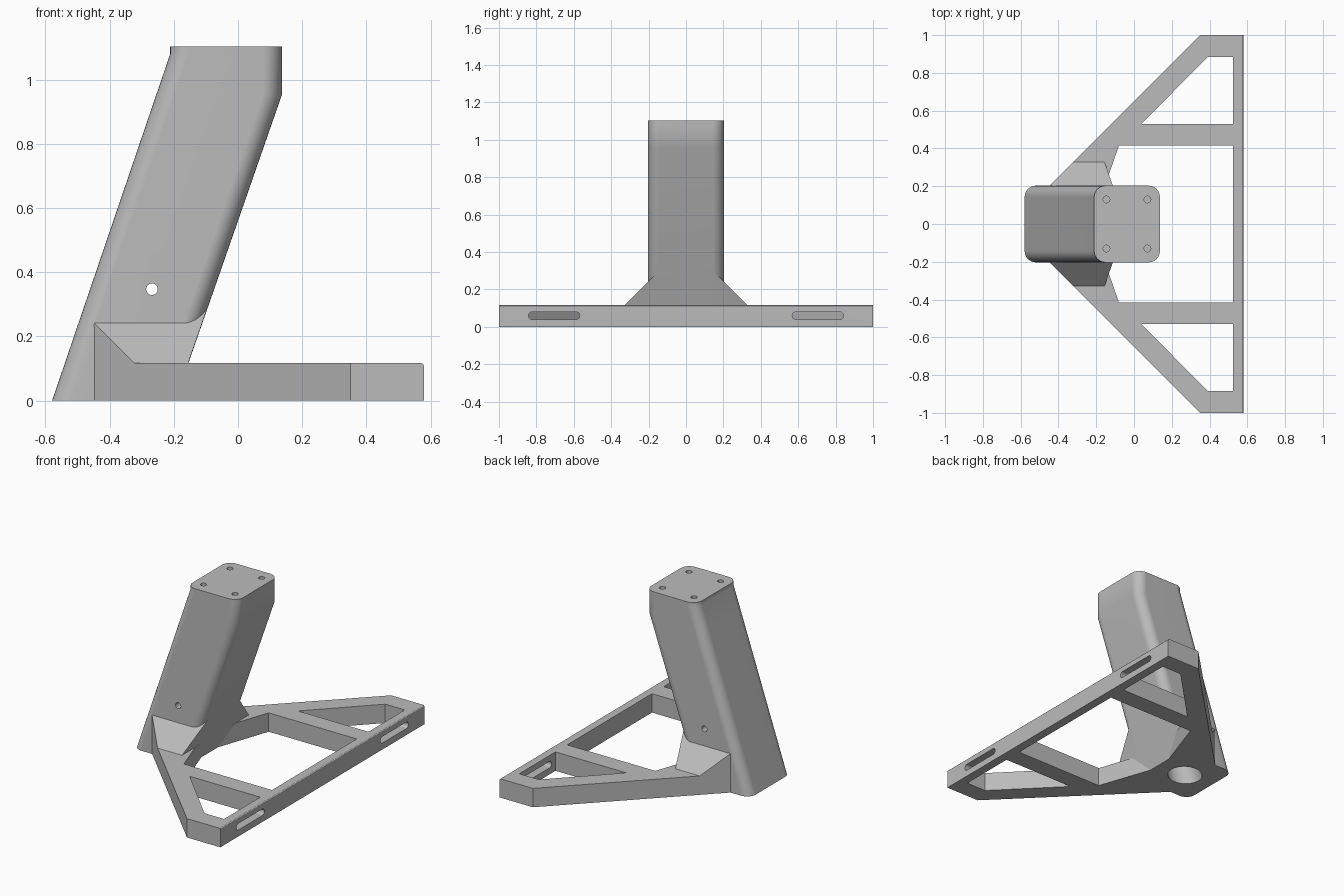
import bpy, bmesh, math
from mathutils import Vector, Matrix

if "Cube" in bpy.data.objects:
    bpy.data.objects.remove(bpy.data.objects["Cube"], do_unlink=True)

grey = bpy.data.materials.new("plain_grey")
grey.use_nodes = True
grey.diffuse_color = (0.5, 0.5, 0.5, 1)
grey.node_tree.nodes["Principled BSDF"].inputs["Base Color"].default_value = (0.5, 0.5, 0.5, 1)

PLATE_H = 0.117
FRONT_X, LEAN = -0.195, 0.3485   # column front face: x = FRONT_X + LEAN * z
END_X = 0.579


def finish(name, bm):
    bmesh.ops.recalc_face_normals(bm, faces=bm.faces)
    mesh = bpy.data.meshes.new(name)
    bm.to_mesh(mesh)
    bm.free()
    mesh.materials.append(grey)
    obj = bpy.data.objects.new(name, mesh)
    bpy.context.collection.objects.link(obj)
    return obj


def loft(rings):
    """Closed solid through rings of points."""
    bm = bmesh.new()
    loops = [[bm.verts.new(p) for p in ring] for ring in rings]
    n = len(loops[0])
    for a, b in zip(loops, loops[1:]):
        for i in range(n):
            j = (i + 1) % n
            bm.faces.new((a[i], a[j], b[j], b[i]))
    bm.faces.new(loops[0])
    bm.faces.new(loops[-1])
    bmesh.ops.recalc_face_normals(bm, faces=bm.faces)
    return bm


def prism(outline, z0, z1):
    return loft([[(x, y, z) for x, y in outline] for z in (z0, z1)])


def trim(bm, point, outward):
    """Cut away everything on the outward side of a plane and cap it."""
    bmesh.ops.bisect_plane(bm, geom=bm.verts[:] + bm.edges[:] + bm.faces[:],
                           plane_co=point, plane_no=outward, clear_outer=True)
    bmesh.ops.holes_fill(bm, edges=[e for e in bm.edges if e.is_boundary])


def rounded_rect(x0, x1, half_y, r, z, steps=8):
    ring = []
    corners = ((x1 - r, half_y - r), (x0 + r, half_y - r),
               (x0 + r, r - half_y), (x1 - r, r - half_y))
    for k, (cx, cy) in enumerate(corners):
        for s in range(steps + 1):
            a = math.pi / 2 * (k + s / steps)
            ring.append((cx + r * math.cos(a), cy + r * math.sin(a), z))
    return ring


def rod(name, start, end, r, sides=24):
    start, end = Vector(start), Vector(end)
    axis = end - start
    bm = bmesh.new()
    place = Matrix.Translation((start + end) / 2) @ axis.to_track_quat('Z', 'Y').to_matrix().to_4x4()
    bmesh.ops.create_cone(bm, cap_ends=True, segments=sides, radius1=r, radius2=r,
                          depth=axis.length, matrix=place)
    return finish(name, bm)


def combine(target, other, operation):
    mod = target.modifiers.new(operation.lower(), 'BOOLEAN')
    mod.operation, mod.solver, mod.object = operation, 'EXACT', other
    bpy.context.view_layer.objects.active = target
    bpy.ops.object.modifier_apply(modifier=mod.name)
    bpy.data.objects.remove(other, do_unlink=True)


# Base plate with a softened top edge at the rail
half = [(-0.45, 0.2), (0.35, 1), (END_X, 1)]
outline = half + [(x, -y) for x, y in reversed(half)]
bm = prism(outline, 0, PLATE_H)
rim = [e for e in bm.edges if all(v.co.x > END_X - 0.01 and v.co.z > 0.1 for v in e.verts)]
bmesh.ops.bevel(bm, geom=rim, offset=0.01, segments=3, profile=0.5, affect='EDGES')
stand = finish("desk_stand", bm)

# Central opening, ending at the leaning front of the column
half = [(0.524, 0.415), (-0.08, 0.415), (-0.206, 0.05)]
bm = prism(half + [(x, -y) for x, y in reversed(half)], -0.1, 0.4)
front_normal = Vector((1, 0, -LEAN)).normalized()
trim(bm, (FRONT_X, 0, 0), -front_normal)
opening = finish("central_opening", bm)

# Gusset wedge around the foot of the column
wedge = [(0.327, 0.05), (0.327, PLATE_H), (0.144, 0.3)]
wedge = wedge + [(-y, z) for y, z in reversed(wedge)]
bm = loft([[(x, y, z) for y, z in wedge] for x in (-0.45, 0.2)])
trim(bm, (FRONT_X - 0.001, 0, 0), front_normal)
for side in (1, -1):
    trim(bm, (-0.45, side * 0.2, 0), Vector((-1, side, 0)))
combine(stand, finish("gusset", bm), 'UNION')
combine(stand, opening, 'DIFFERENCE')

# Leaning column with a short upright head
sections = [(-END_X, FRONT_X, 0), (-0.2545, 0.137, 0.953),
            (-0.211, 0.137, 1.08), (-0.211, 0.137, 1.103)]
column = finish("column", loft([rounded_rect(x0, x1, 0.203, 0.06, z) for x0, x1, z in sections]))
combine(stand, column, 'UNION')

# Triangular windows and rail slots on both sides
for side in (1, -1):
    window = [(0.524, 0.53), (0.04, 0.53), (0.39, 0.885), (0.524, 0.885)]
    combine(stand, finish("window", prism([(x, side * y) for x, y in window], -0.1, 0.3)), 'DIFFERENCE')
    slot = [[(x, side * 0.705 + u, 0.06 + v) for u, v, _ in
             rounded_rect(-0.137, 0.137, 0.02, 0.0195, 0)] for x in (0.46, 0.7)]
    combine(stand, finish("slot", loft(slot)), 'DIFFERENCE')

# Bore along the column, cross pin hole, screw holes in the head
foot_x, axis_lean = (FRONT_X - END_X) / 2, 0.345
combine(stand, rod("bore", (foot_x - 0.1 * axis_lean, 0, -0.1),
                   (foot_x + 0.6 * axis_lean, 0, 0.6), 0.097, 32), 'DIFFERENCE')
combine(stand, rod("pin_hole", (-0.268, -0.5, 0.347), (-0.268, 0.5, 0.347), 0.018), 'DIFFERENCE')
for x in (-0.146, 0.071):
    for y in (-0.13, 0.13):
        combine(stand, rod("screw_hole", (x, y, 1.0), (x, y, 1.2), 0.018), 'DIFFERENCE')

# Smooth rounded corners, keep hard edges crisp
bpy.ops.object.select_all(action='DESELECT')
stand.select_set(True)
bpy.context.view_layer.objects.active = stand
bpy.ops.object.shade_smooth_by_angle(angle=math.radians(25))
weighted = stand.modifiers.new("flat_faces", 'WEIGHTED_NORMAL')
weighted.keep_sharp = True
